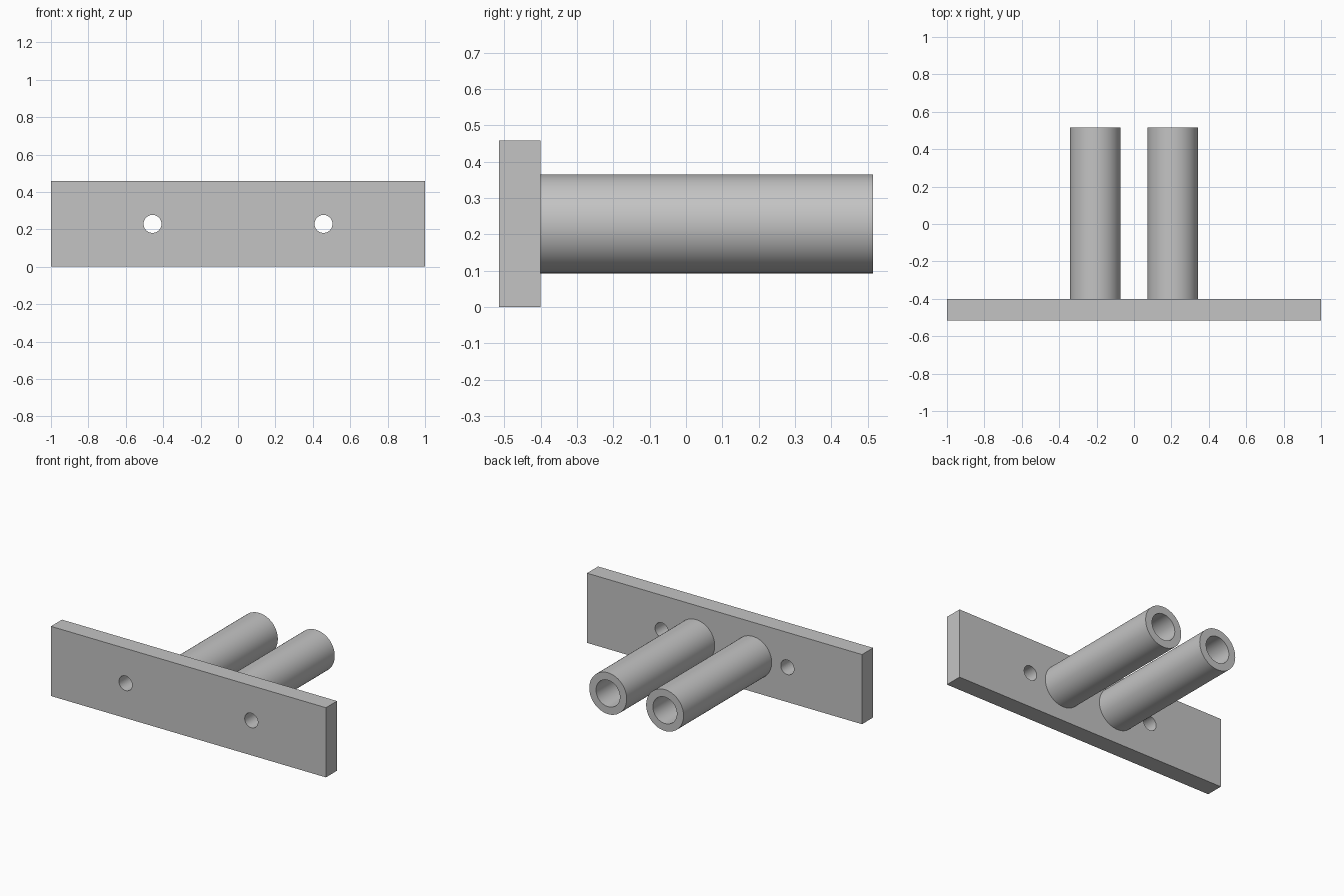
import bpy
import bmesh
from math import radians, tau
from mathutils import Matrix, Vector

PLATE_FRONT, PLATE_BACK = -0.515, -0.4
HEIGHT = 0.458
MID = HEIGHT / 2
TUBE_END = 0.515
TUBE_X, TUBE_R, BORE_R = 0.207, 0.136, 0.087
HOLE_X, HOLE_R = 0.457, 0.048

cube = bpy.data.objects.get("Cube")
if cube:
    bpy.data.objects.remove(cube, do_unlink=True)

grey = bpy.data.materials.new("plain_grey")
grey.use_nodes = True
colour = (0.55, 0.55, 0.55, 1)
grey.diffuse_color = colour
grey.node_tree.nodes["Principled BSDF"].inputs["Base Color"].default_value = colour


def add_object(name, bm):
    """Turn a bmesh into a grey object."""
    bmesh.ops.recalc_face_normals(bm, faces=bm.faces)
    mesh = bpy.data.meshes.new(name)
    bm.to_mesh(mesh)
    bm.free()
    mesh.materials.append(grey)
    obj = bpy.data.objects.new(name, mesh)
    bpy.context.collection.objects.link(obj)
    return obj


def smooth(obj):
    bpy.ops.object.select_all(action="DESELECT")
    obj.select_set(True)
    bpy.context.view_layer.objects.active = obj
    bpy.ops.object.shade_smooth_by_angle(angle=radians(30))


def lathe(name, x, profile, segments=64):
    """Spin (radius, y) points about the y direction through (x, MID)."""
    bm = bmesh.new()
    verts = [bm.verts.new((x + r, y, MID)) for r, y in profile]
    edges = [bm.edges.new(pair) for pair in zip(verts, verts[1:])]
    bmesh.ops.spin(bm, geom=verts + edges, cent=(x, 0, MID), axis=(0, 1, 0),
                   angle=tau, steps=segments, use_duplicate=False)
    bmesh.ops.remove_doubles(bm, verts=bm.verts, dist=0.0001)
    return add_object(name, bm)


# Mounting plate
bm = bmesh.new()
size = Vector((2, PLATE_BACK - PLATE_FRONT, HEIGHT))
centre = Vector((0, (PLATE_FRONT + PLATE_BACK) / 2, MID))
bmesh.ops.create_cube(bm, size=1, matrix=Matrix.Translation(centre) @ Matrix.Diagonal(size).to_4x4())
plate = add_object("mounting_plate", bm)

# Screw holes through the plate, and the two hollow tubes behind it
for side, sign in (("left", 1), ("right", -1)):
    cutter = lathe(f"{side}_screw_hole_cutter", sign * HOLE_X,
                   [(0, PLATE_FRONT - 0.1), (HOLE_R, PLATE_FRONT - 0.1),
                    (HOLE_R, PLATE_BACK + 0.1), (0, PLATE_BACK + 0.1)], 48)
    cutter.hide_render = True
    cutter.hide_set(True)
    cut = plate.modifiers.new(f"{side}_screw_hole", "BOOLEAN")
    cut.operation = "DIFFERENCE"
    cut.solver = "EXACT"
    cut.object = cutter

    tube = lathe(f"{side}_tube", sign * TUBE_X,
                 [(TUBE_R, PLATE_BACK), (TUBE_R, TUBE_END),
                  (BORE_R, TUBE_END), (BORE_R, PLATE_BACK)])
    smooth(tube)

smooth(plate)
